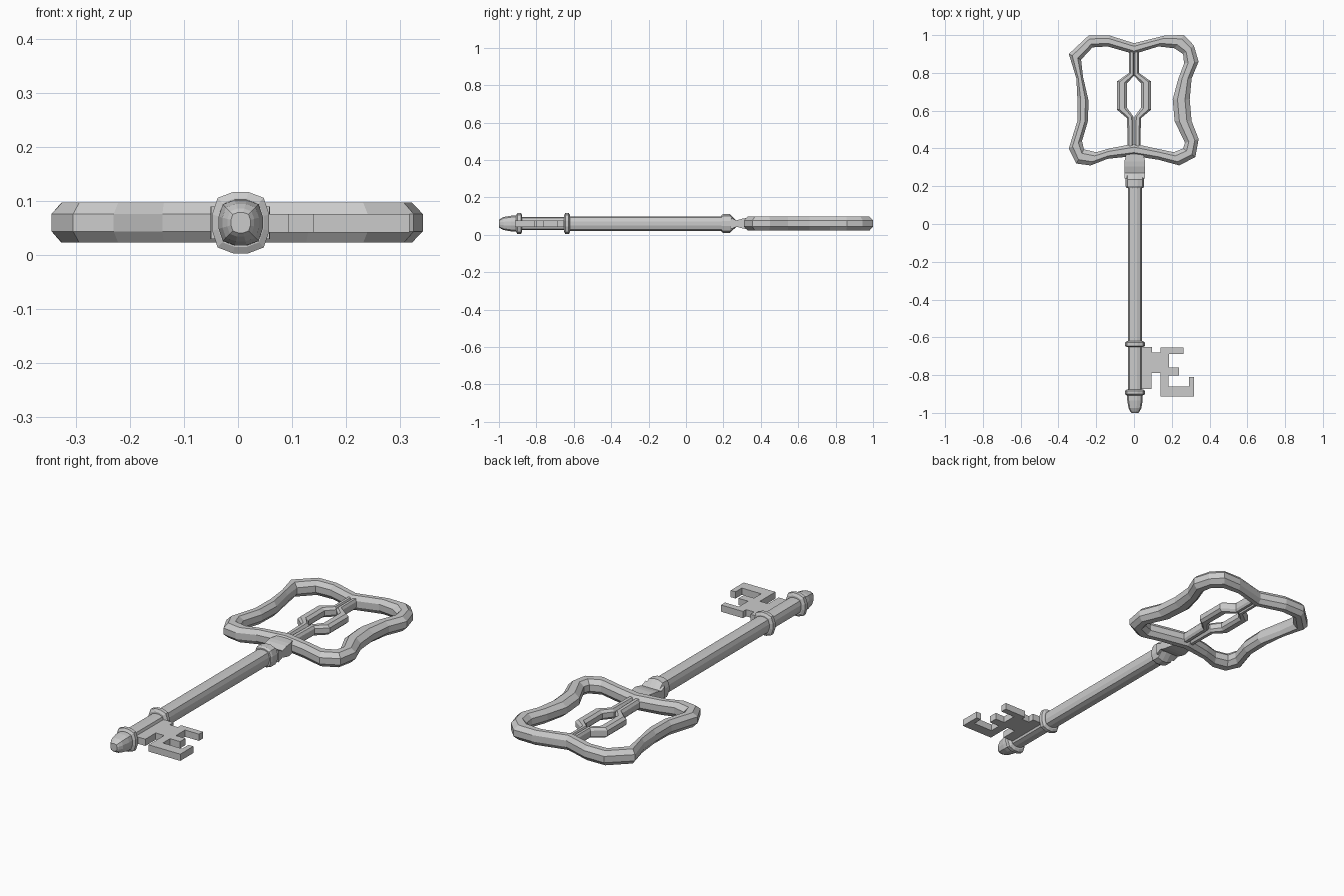
import bpy, bmesh, math

if "Cube" in bpy.data.objects:
    bpy.data.objects.remove(bpy.data.objects["Cube"])

CZ = 0.06   # height of the key's mid plane


def make_object(name, bm):
    bmesh.ops.recalc_face_normals(bm, faces=bm.faces)
    me = bpy.data.meshes.new(name)
    bm.to_mesh(me)
    bm.free()
    ob = bpy.data.objects.new(name, me)
    bpy.context.collection.objects.link(ob)
    return ob


def skin(name, rings, closed=False):
    """Join equal-length rings of points into a tube."""
    bm = bmesh.new()
    vs = [[bm.verts.new(p) for p in r] for r in rings]
    n, m = len(vs[0]), len(vs)
    for i in range(m if closed else m - 1):
        a, b = vs[i], vs[(i + 1) % m]
        for j in range(n):
            k = (j + 1) % n
            bm.faces.new((a[j], a[k], b[k], b[j]))
    if not closed:
        bm.faces.new(vs[0])
        bm.faces.new(vs[-1])
    return make_object(name, bm)


def bevelled_strip(name, pairs, half, chamfer, drop, closed):
    """Octagonal bar running between an outer and an inner outline."""
    rings = []
    for ox, oy, ix, iy in pairs:
        def at(t, z):
            return (ox + (ix - ox) * t, oy + (iy - oy) * t, CZ + z)
        c, h, s = chamfer, half, half - drop
        rings.append([at(0, -s), at(0, s), at(c, h), at(1 - c, h),
                      at(1, s), at(1, -s), at(1 - c, -h), at(c, -h)])
    return skin(name, rings, closed)


def rounded_square(y, rx, rz, n=12, power=3.2):
    pts = []
    for i in range(n):
        a = 2 * math.pi * (i + 0.5) / n
        c, s = math.cos(a), math.sin(a)
        k = (abs(c) ** power + abs(s) ** power) ** (-1 / power)
        pts.append((0.005 + rx * k * c, y, CZ + rz * k * s))
    return pts


def lathe(name, profile):
    """Rounded-square sections along y: (y, half width, half height)."""
    return skin(name, [rounded_square(*p) for p in profile])


# Bow: wavy square loop, outer xy then inner xy
bow = [
    (0, .957, 0, .90), (.165, .998, .13, .94), (.265, 1, .215, .93),
    (.317, .945, .26, .90), (.342, .86, .265, .85), (.305, .77, .235, .77),
    (.295, .66, .205, .66), (.305, .545, .215, .545), (.342, .45, .27, .43),
    (.325, .355, .26, .40), (.24, .31, .21, .38), (.13, .34, .115, .40),
    (0, .36, 0, .425), (-.14, .345, -.13, .40), (-.23, .31, -.20, .38),
    (-.305, .32, -.265, .395), (-.345, .40, -.275, .44),
    (-.30, .545, -.245, .54), (-.30, .67, -.24, .65),
    (-.305, .77, -.27, .78), (-.345, .90, -.28, .87),
    (-.24, .998, -.22, .935), (-.13, .998, -.14, .94)]
bevelled_strip("bow", bow, .037, .28, .021, True)

# Centre ornament: half bar mirrored around a long hexagonal opening
half_bar = [(.026, .93, 0, .93), (.026, .80, 0, .785), (.09, .755, .037, .745),
            (.09, .605, .037, .615), (.037, .56, .004, .57), (.033, .40, .001, .40)]
bar = bevelled_strip("bow_ornament", half_bar, .025, .25, .012, False)
mirror = bar.modifiers.new("Mirror", 'MIRROR')
mirror.use_axis[0] = True

# Neck: pinched flat block between bow and shaft
skin("neck", [[(sx * w + .004, y, CZ + sz * h) for sx, sz in
               ((-1, -1), (1, -1), (1, 1), (-1, 1))]
              for y, w, h in ((.24, .054, .03), (.27, .055, .017),
                              (.305, .055, .027), (.33, .055, .03), (.37, .045, .03))])

# Shaft, collar, rings and tip
lathe("shaft_collar", [(.19, .045, .045), (.20, .049, .051), (.235, .049, .051),
                       (.268, .05, .018)])
lathe("shaft", [(.21, .037, .039), (-.63, .037, .039)])
lathe("lower_shaft", [(-.62, .036, .036), (-.90, .036, .036)])
for name, y in (("upper_ring", -.636), ("lower_ring", -.892)):
    lathe(name, [(y + .016, .042, .045), (y + .009, .053, .057),
                 (y - .009, .053, .057), (y - .016, .042, .045)])
lathe("tip", [(-.89, .041, .043), (-.935, .041, .042), (-.975, .034, .035),
              (-.992, .025, .026), (-1, .018, .019)])

# Bit: flat stepped plate on the right of the shaft
outline = [(.03, -.65), (.095, -.65), (.095, -.68), (.14, -.68), (.14, -.655),
           (.263, -.655), (.263, -.687), (.185, -.687), (.185, -.76),
           (.238, -.76), (.238, -.803), (.182, -.803), (.182, -.86),
           (.29, -.86), (.29, -.81), (.317, -.81), (.317, -.914),
           (.14, -.914), (.14, -.79), (.093, -.79), (.093, -.873), (.03, -.873)]
skin("bit", [[(x, y, z) for x, y in outline] for z in (.042, .076)])
